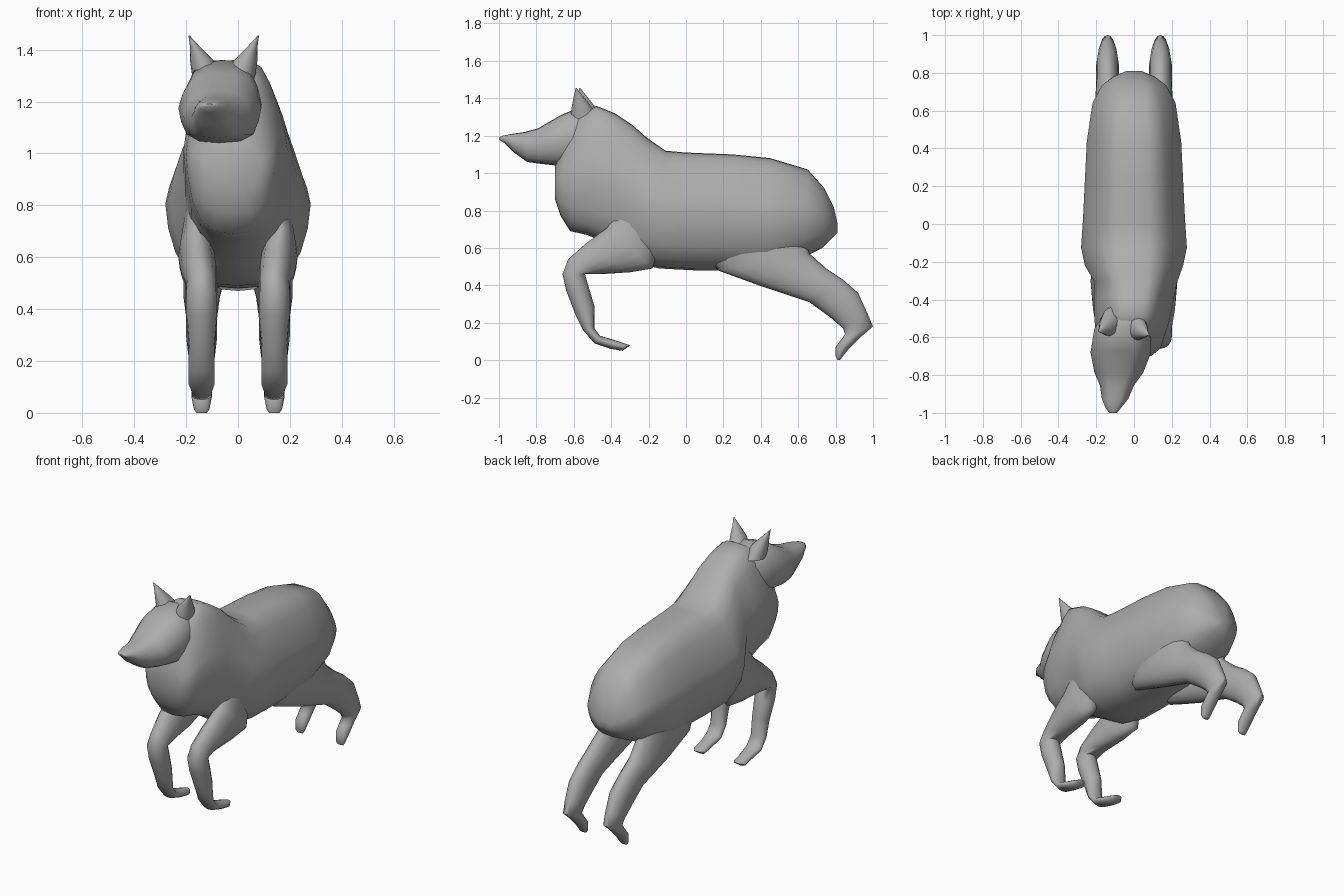
import bpy
import bmesh
import math
from mathutils import Vector

default_cube = bpy.data.objects.get("Cube")
if default_cube:
    bpy.data.objects.remove(default_cube, do_unlink=True)

# One plain grey coat
coat = bpy.data.materials.new("plain grey coat")
coat.use_nodes = True
grey = (0.42, 0.42, 0.42, 1.0)
coat.diffuse_color = grey
coat.node_tree.nodes["Principled BSDF"].inputs["Base Color"].default_value = grey

# Half cross-sections as (across, along), from the first outline point to the second
round_half = [(math.sin(math.pi * i / 8), math.cos(math.pi * i / 8)) for i in range(9)]
torso_half = [(0, 1), (.3, .99), (.5, .92), (.66, .75), (.82, .5), (.95, .2),
              (1, 0), (.96, -.3), (.86, -.6), (.68, -.83), (.4, -.97), (0, -1)]
head_half = [(0, 1), (.4, .97), (.7, .8), (.9, .4), (1, 0),
             (.93, -.4), (.8, -.75), (.5, -.95), (0, -1)]


def loft(name, stations, half=round_half, mirrored=False):
    """Skin rings given in hundredths of a unit.

    Each station holds the centre x, the half width, and the (y, z)
    of the two opposite outline points of the ring.
    """
    section = half + [(-across, along) for across, along in half[-2:0:-1]]
    sides = len(section)
    bm = bmesh.new()
    rings = []
    for x, half_width, y_a, z_a, y_b, z_b in stations:
        first = Vector((x, y_a, z_a)) / 100
        second = Vector((x, y_b, z_b)) / 100
        centre = (first + second) / 2
        reach = (first - second) / 2
        width = Vector((half_width / 100, 0, 0))
        rings.append([bm.verts.new(centre + width * across + reach * along)
                      for across, along in section])
    for ring, following in zip(rings, rings[1:]):
        for i in range(sides):
            j = (i + 1) % sides
            bm.faces.new((ring[i], ring[j], following[j], following[i]))
    bm.faces.new(rings[0])
    bm.faces.new(rings[-1])
    if mirrored:
        for vert in bm.verts:
            vert.co.x = -vert.co.x
    bmesh.ops.recalc_face_normals(bm, faces=bm.faces)
    mesh = bpy.data.meshes.new(name)
    bm.to_mesh(mesh)
    bm.free()
    mesh.materials.append(coat)
    obj = bpy.data.objects.new(name, mesh)
    bpy.context.collection.objects.link(obj)
    bpy.ops.object.select_all(action="DESELECT")
    obj.select_set(True)
    bpy.context.view_layer.objects.active = obj
    bpy.ops.object.shade_smooth_by_angle(angle=math.radians(60))


# Torso from the rump to the chest, including the thick neck
torso = [
    (0, 4, 81, 73, 81, 68),
    (0, 11, 79, 82, 77, 64),
    (0, 17, 74, 92, 73, 60),
    (0, 22, 65, 102, 63, 55),
    (0, 25, 45, 108, 42, 47),
    (0, 26, 25, 110, 22, 48),
    (0, 27, 0, 111, 5, 48),
    (0, 28, -11, 112, -14, 49),
    (0, 26, -21, 119, -23, 51),
    (1, 22, -29, 126, -32, 56),
    (0, 21, -38, 132, -41, 62),
    (-1, 20, -48, 136, -53, 67),
    (-2, 18, -57, 131, -62, 69),
    (-2, 16, -65, 115, -67, 77),
    (-2, 11, -70, 104, -70, 86),
]
loft("torso", torso, torso_half)

# Head turned slightly to its right, tapering to the muzzle
head = [
    (-3, 12, -44, 131, -48, 106),
    (-6, 15, -55, 136, -56, 104),
    (-7, 16, -67, 131, -69, 104),
    (-8, 13, -79, 124, -78, 105),
    (-9, 9, -86, 122, -85, 106),
    (-10, 7, -93, 121, -92, 111),
    (-11, 4, -98, 120, -97, 116),
    (-11, 2, -100, 119, -100, 118),
]
loft("head", head, head_half)

# Pointed ears, flared outwards from the crown
for label, side, shift in (("right", -1, 1), ("left", 1, -1)):
    middle = -5.5
    loft(label + "_ear", [
        (middle + side * 6, 6, shift - 61, 128, shift - 45, 129),
        (middle + side * 8.5, 4.5, shift - 60, 136, shift - 50, 136),
        (middle + side * 11, 2, shift - 59, 141, shift - 54, 141),
        (middle + side * 13.4, 0.2, shift - 58, 145.5, shift - 57.5, 145.5),
    ])

# Front leg: shoulder, raised knee, shin and folded paw
front_leg = [
    (14, 6, -34, 86, -10, 72),
    (16, 7, -42, 71, -18, 49),
    (15, 7, -54, 62, -30, 47),
    (14, 6, -63, 54, -45, 46),
    (14, 6, -66, 46, -54, 46),
    (14, 6, -64, 37, -52, 39),
    (14, 5, -59, 24, -49, 29),
    (14, 5, -55, 16, -49, 17),
    (14, 5, -49, 9, -46, 13),
    (14, 4, -40, 6, -39, 11),
    (14, 4, -34, 5, -33, 9),
    (14, 2, -31, 7, -30, 8),
]

# Hind leg: thigh, backward shank, hock and paw
hind_leg = [
    (12, 8, 60, 78, 12, 56),
    (13, 8, 66, 57, 17, 48),
    (14, 7, 75, 49, 39, 40),
    (14, 6, 84, 43, 66, 31),
    (14, 6, 92, 36, 77, 23),
    (14, 5, 97, 25, 84, 17),
    (14, 4, 100, 18, 85, 14),
    (14, 4, 93, 12, 83, 11),
    (14, 4, 87, 6, 80, 7),
    (14, 3, 83, 1, 80, 2),
    (14, 2, 82, 0, 81, 0),
]

for label, flip in (("left", False), ("right", True)):
    loft(label + "_front_leg", front_leg, mirrored=flip)
    loft(label + "_hind_leg", hind_leg, mirrored=flip)
